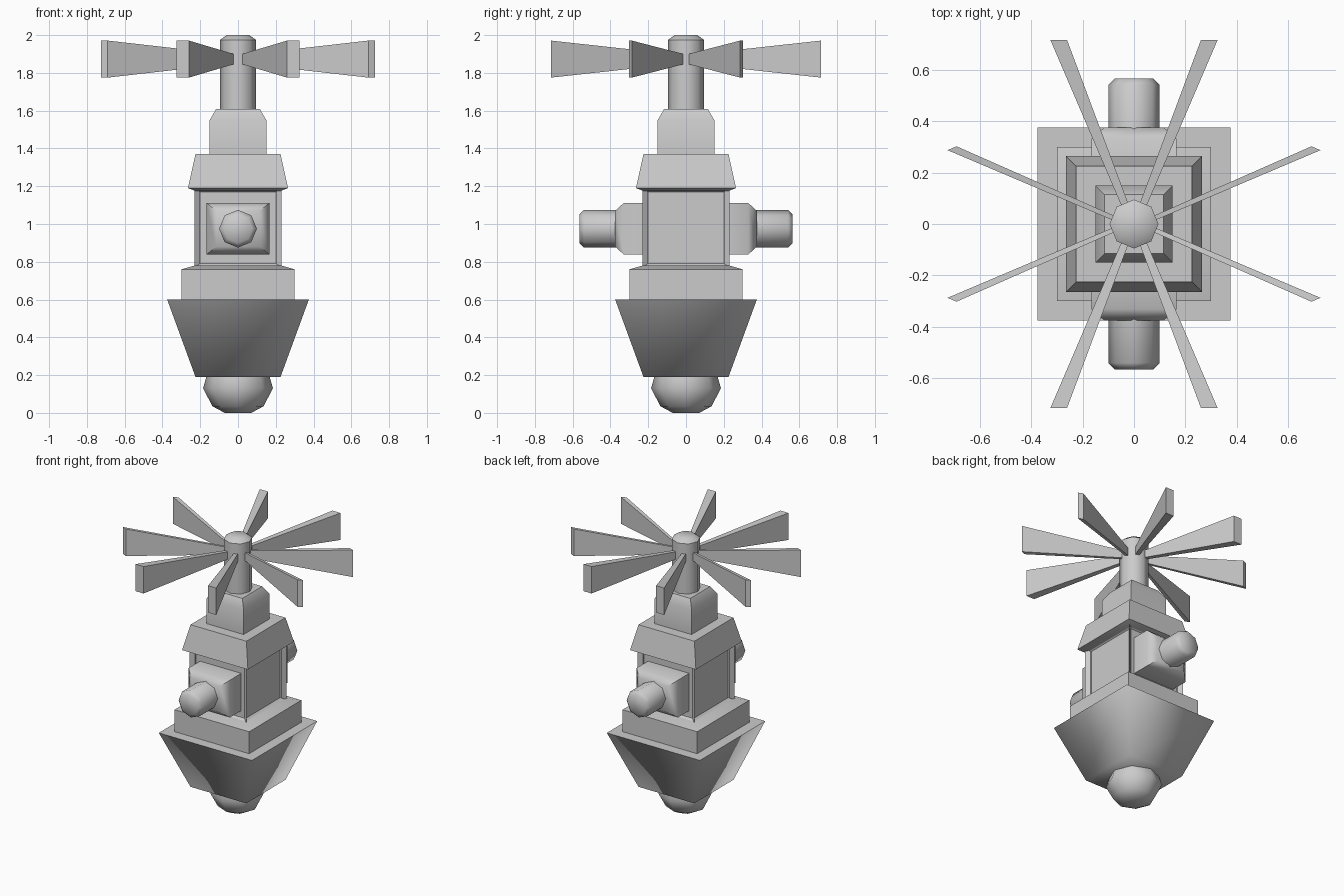
import bpy, bmesh
from math import sin, cos, pi, sqrt, radians
from mathutils import Matrix

if "Cube" in bpy.data.objects:
    bpy.data.objects.remove(bpy.data.objects["Cube"])


def finish(name, bm, angle=50):
    bmesh.ops.recalc_face_normals(bm, faces=bm.faces)
    me = bpy.data.meshes.new(name)
    bm.to_mesh(me)
    bm.free()
    ob = bpy.data.objects.new(name, me)
    bpy.context.collection.objects.link(ob)
    bpy.ops.object.select_all(action='DESELECT')
    ob.select_set(True)
    bpy.context.view_layer.objects.active = ob
    bpy.ops.object.shade_smooth_by_angle(angle=radians(angle))
    return ob


def stack(bm, profile, sides, phase=0.0, matrix=Matrix()):
    """Closed stack of polygon rings from (radius, height) pairs."""
    rings = []
    for r, z in profile:
        if sides == 4:
            r *= sqrt(2)          # half width -> corner radius
        ring = []
        for i in range(sides):
            a = phase + 2 * pi * i / sides
            v = bm.verts.new((r * cos(a), r * sin(a), z))
            v.co = matrix @ v.co
            ring.append(v)
        rings.append(ring)
    for a, b in zip(rings, rings[1:]):
        for i in range(sides):
            j = (i + 1) % sides
            bm.faces.new((a[i], a[j], b[j], b[i]))
    bm.faces.new(rings[0])
    bm.faces.new(rings[-1])


def part(name, profile, sides, phase=0.0, angle=50):
    bm = bmesh.new()
    stack(bm, profile, sides, phase)
    return finish(name, bm, angle)


SQ = pi / 4
# Base ball and flared hull
part("base_ball", [(.07, 0), (.135, .035), (.185, .13), (.165, .20)], 8)
part("hull", [(.225, .19), (.375, .60)], 4, SQ, 85)
part("deck", [(.30, .60), (.30, .76), (.23, .78)], 4, SQ)

# Body with shallow recessed panels on all four sides
bm = bmesh.new()
stack(bm, [(.23, .77), (.23, 1.19)], 4, SQ)
bm.normal_update()
walls = [f for f in bm.faces if abs(f.normal.z) < .5]
bmesh.ops.recalc_face_normals(bm, faces=bm.faces)
bmesh.ops.inset_individual(bm, faces=walls, thickness=.03, depth=-.03)
finish("body", bm)

# Cap and neck
part("cap", [(.225, 1.175), (.265, 1.19), (.225, 1.37)], 4, SQ)
part("neck", [(.15, 1.37), (.15, 1.55), (.115, 1.61)], 4, SQ)

# Rotor shaft with chamfered top
part("shaft", [(.095, 1.60), (.095, 1.975), (.06, 2.0)], 8)

# Front and back nozzles: square mount tapering to a round pipe
for name, s in (("front_nozzle", 1), ("back_nozzle", -1)):
    m = Matrix.Translation((0, 0, .975)) @ Matrix.Rotation(s * pi / 2, 4, 'X')
    bm = bmesh.new()
    wide = m @ Matrix.Diagonal((1.22, 1, 1, 1))
    stack(bm, [(.136, .19), (.136, .33), (.095, .375)], 4, SQ, wide)
    stack(bm, [(.10, .30), (.10, .54), (.075, .565)], 8, 0, m)
    finish(name, bm)

# Eight flared rotor blades, mirrored from one quadrant
# Each plan: two root points then two tip points (x, y)
plans = {
    "long_blade": [(.05, .02), (.06, .005), (.725, .287), (.69, .302)],
    "cross_blade": [(.015, .06), (.04, .05), (.325, .715), (.26, .715)],
}
for name, plan in plans.items():
    bm = bmesh.new()
    for sx in (1, -1):
        for sy in (1, -1):
            layers = []
            for s in (1, -1):
                layers.append([
                    bm.verts.new((sx * x, sy * y, 1.873 + s * h))
                    for (x, y), h in zip(plan, (.025, .025, .098, .098))])
            top, bot = layers
            bm.faces.new(top)
            bm.faces.new(bot[::-1])
            for i in range(4):
                j = (i + 1) % 4
                bm.faces.new((top[i], bot[i], bot[j], top[j]))
    finish(name + "s", bm, 30)
